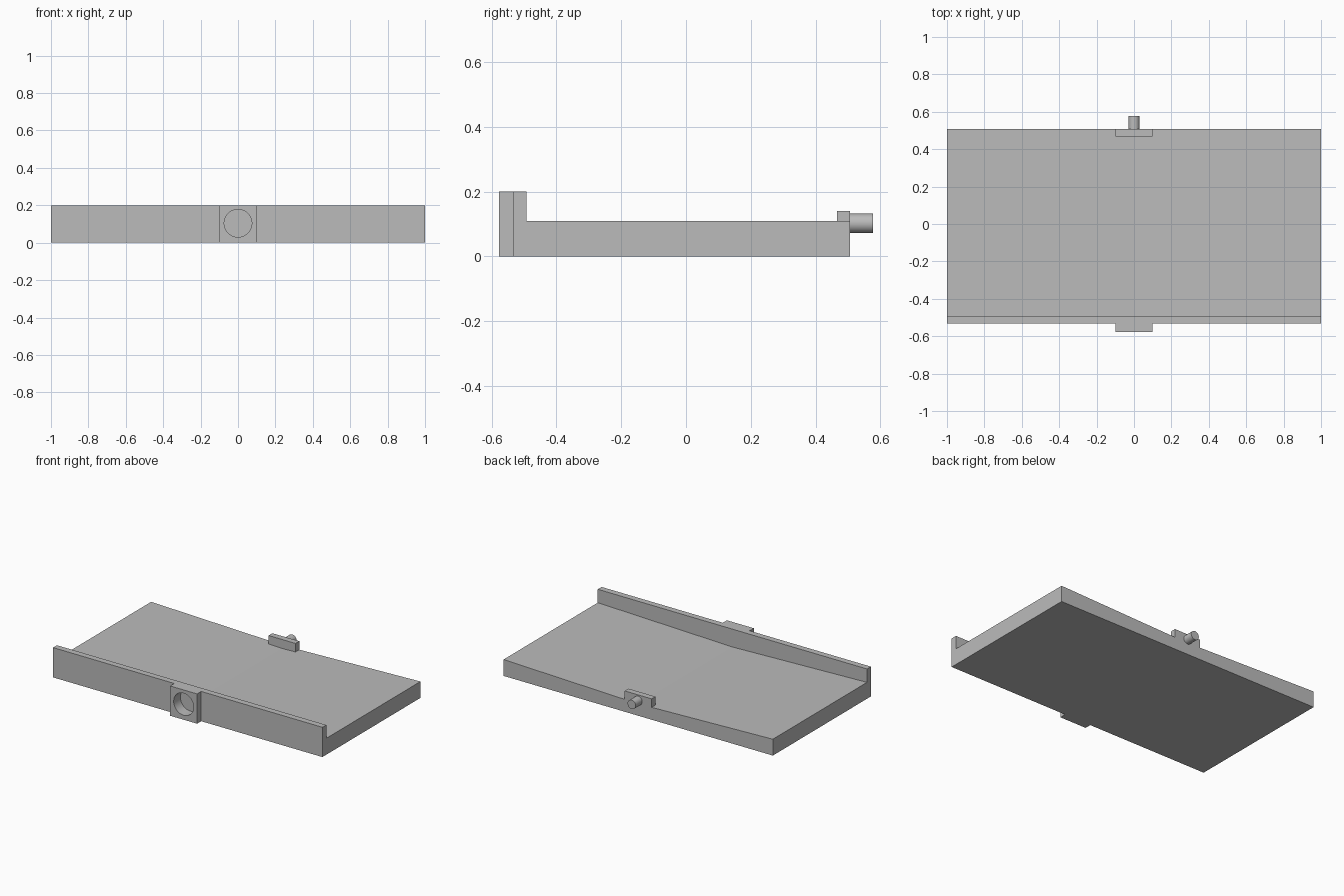
import bpy, bmesh, math
from mathutils import Matrix

cube = bpy.data.objects.get("Cube")
if cube:
    bpy.data.objects.remove(cube, do_unlink=True)

grey = bpy.data.materials.new("plain_grey")
grey.use_nodes = True
COLOUR = (0.5, 0.5, 0.5, 1)
grey.diffuse_color = COLOUR
grey.node_tree.nodes["Principled BSDF"].inputs["Base Color"].default_value = COLOUR


def finish(name, bm):
    bmesh.ops.recalc_face_normals(bm, faces=bm.faces)
    mesh = bpy.data.meshes.new(name)
    bm.to_mesh(mesh)
    bm.free()
    mesh.materials.append(grey)
    obj = bpy.data.objects.new(name, mesh)
    bpy.context.collection.objects.link(obj)
    return obj


def extrude_y(name, profile, y0, y1):
    """Extrude an x-z outline between two y positions."""
    bm = bmesh.new()
    face = bm.faces.new([bm.verts.new((x, y0, z)) for x, z in profile])
    ext = bmesh.ops.extrude_face_region(bm, geom=[face])
    moved = [v for v in ext["geom"] if isinstance(v, bmesh.types.BMVert)]
    bmesh.ops.translate(bm, vec=(0, y1 - y0, 0), verts=moved)
    return finish(name, bm)


def block(name, half_width, y0, y1, z0, z1):
    w = half_width
    return extrude_y(name, [(-w, z0), (w, z0), (w, z1), (-w, z1)], y0, y1)


def cylinder_y(name, radius, y0, y1, z):
    bm = bmesh.new()
    place = Matrix.Translation((0, (y0 + y1) / 2, z)) @ Matrix.Rotation(math.pi / 2, 4, "X")
    bmesh.ops.create_cone(bm, cap_ends=True, segments=48, radius1=radius,
                          radius2=radius, depth=y1 - y0, matrix=place)
    return finish(name, bm)


def smooth(obj):
    bpy.ops.object.select_all(action="DESELECT")
    obj.select_set(True)
    bpy.context.view_layer.objects.active = obj
    bpy.ops.object.shade_smooth_by_angle(angle=math.radians(30))


FRONT, LIP_BACK, BACK = -0.533, -0.492, 0.507

# Deck with a shallow valley along its middle
extrude_y("deck", [(-1, 0), (1, 0), (1, 0.11), (0, 0.08), (-1, 0.11)], LIP_BACK, BACK)

# Raised front lip and the socket block on it
lip = block("front_lip", 1, FRONT, LIP_BACK, 0, 0.2)
socket = block("socket_block", 0.1, -0.577, FRONT, 0, 0.2)

# Blind round hole through the block into the lip
cutter = cylinder_y("hole_cutter", 0.074, -0.65, -0.505, 0.104)
cutter.hide_render = True
for obj in (lip, socket):
    mod = obj.modifiers.new("hole", "BOOLEAN")
    mod.operation, mod.solver, mod.object = "DIFFERENCE", "EXACT", cutter
    bpy.ops.object.select_all(action="DESELECT")
    obj.select_set(True)
    bpy.context.view_layer.objects.active = obj
    bpy.ops.object.modifier_apply(modifier=mod.name)
    smooth(obj)
bpy.data.objects.remove(cutter, do_unlink=True)

# Rear tab and its round peg
block("rear_tab", 0.1, 0.467, BACK, 0.07, 0.14)
smooth(cylinder_y("rear_peg", 0.03, 0.5, 0.577, 0.102))
